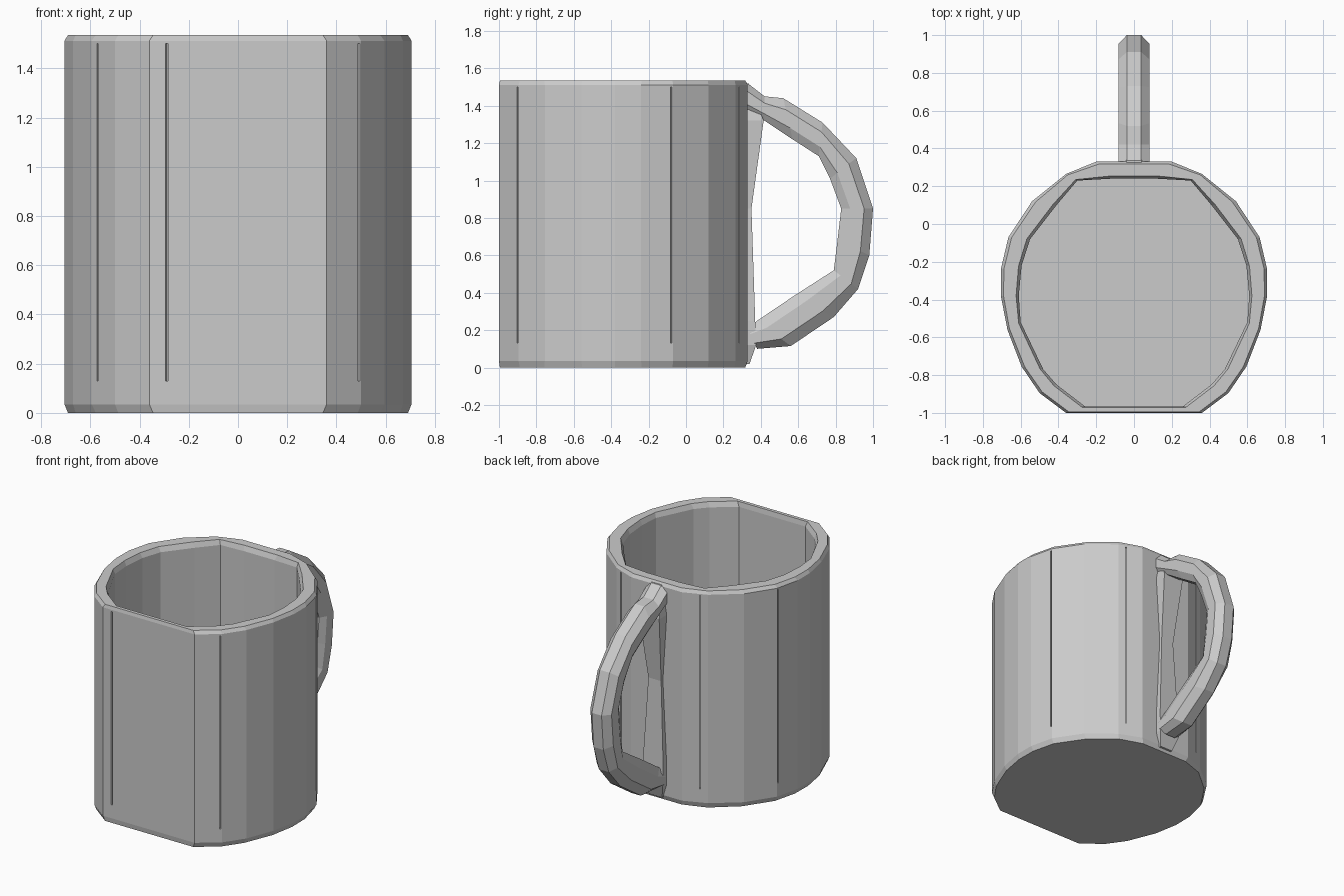
import bpy
import bmesh
from mathutils import Vector

cube = bpy.data.objects.get("Cube")
if cube:
    bpy.data.objects.remove(cube, do_unlink=True)

clay = bpy.data.materials.new("plain_grey")
clay.use_nodes = True
grey = (0.6, 0.6, 0.6, 1)
clay.diffuse_color = grey
clay.node_tree.nodes["Principled BSDF"].inputs["Base Color"].default_value = grey


def loft(name, rings):
    """Skin a list of equally long closed rings and cap both ends."""
    bm = bmesh.new()
    loops = [[bm.verts.new(p) for p in ring] for ring in rings]
    for a, b in zip(loops, loops[1:]):
        for i in range(len(a)):
            j = (i + 1) % len(a)
            bm.faces.new((a[i], a[j], b[j], b[i]))
    bm.faces.new(loops[0][::-1])
    bm.faces.new(loops[-1])
    bmesh.ops.recalc_face_normals(bm, faces=bm.faces)
    mesh = bpy.data.meshes.new(name)
    bm.to_mesh(mesh)
    bm.free()
    mesh.materials.append(clay)
    obj = bpy.data.objects.new(name, mesh)
    bpy.context.collection.objects.link(obj)
    return obj


def mirrored(half):
    return half + [(-x, y) for x, y in reversed(half)]


# Cup: faceted wall with flattened front and back, chamfered rim and foot
outer = mirrored([(.2, .33), (.36, .265), (.54, .12), (.665, -.07), (.705, -.24),
                  (.705, -.38), (.67, -.56), (.595, -.755), (.5, -.895), (.36, -1)])
inner = mirrored([(.12, .24), (.3, .23), (.41, .1), (.55, -.08), (.595, -.22),
                  (.61, -.38), (.6, -.52), (.48, -.77), (.41, -.85), (.26, -.965)])


def wall_ring(t, z):
    """Ring between the outer (t=0) and inner (t=1) outline at height z."""
    return [(a + (c - a) * t, b + (d - b) * t, z)
            for (a, b), (c, d) in zip(outer, inner)]


cup = loft("cup", [wall_ring(t, z) for t, z in (
    (.15, 0), (0, .035), (0, 1.512), (.15, 1.535),
    (.85, 1.535), (1, 1.5), (1, .13))])

# Narrow upright seams cut into the outer wall
middle = Vector((0, -.33, 0))
for x, y in ((.662, -.08), (-.662, -.08), (.49, -.9), (-.57, -.79),
             (-.29, -1), (.31, .287), (-.31, .287)):
    spot = Vector((x, y, 0))
    out = (spot - middle).normalized() * .015
    side = Vector((-out.y, out.x, 0)) * .3
    base = [spot - out - side, spot + out - side, spot + out + side, spot - out + side]
    cutter = loft("seam_cutter", [[p + Vector((0, 0, z)) for p in base]
                                  for z in (.13, 1.5)])
    cutter.hide_render = True
    cutter.hide_viewport = True
    cut = cup.modifiers.new("seam", "BOOLEAN")
    cut.operation = "DIFFERENCE"
    cut.object = cutter

# Handle: chamfered section swept through inner and outer side stations
section = [(0, .055), (.28, .083), (.72, .083), (1, .038)]
section = section + [(t, -x) for t, x in reversed(section)]
stations = [((.33, 1.36), (.33, 1.52)), ((.42, 1.32), (.42, 1.45)),
            ((.57, 1.22), (.52, 1.44)), ((.71, 1.13), (.73, 1.31)),
            ((.77, 1.01), (.91, 1.12)), ((.83, .85), (1, .85)),
            ((.81, .68), (.98, .6)), ((.79, .52), (.92, .42)),
            ((.58, .385), (.79, .27)), ((.38, .25), (.56, .115)),
            ((.33, .21), (.38, .1))]
loft("handle", [[(x, a + (c - a) * t, b + (d - b) * t) for t, x in section]
                for (a, b), (c, d) in stations])

# Mounting strip where the handle meets the cup, pinched at mid height
strip = [(.34, .05, .02), (.375, .08, .12), (.37, .08, .25),
         (.35, .05, .85), (.415, .08, 1.32), (.335, .04, 1.52)]
loft("handle_mount", [[(-w, .31, z), (w, .31, z), (w, y, z), (-w, y, z)]
                      for y, w, z in strip])
